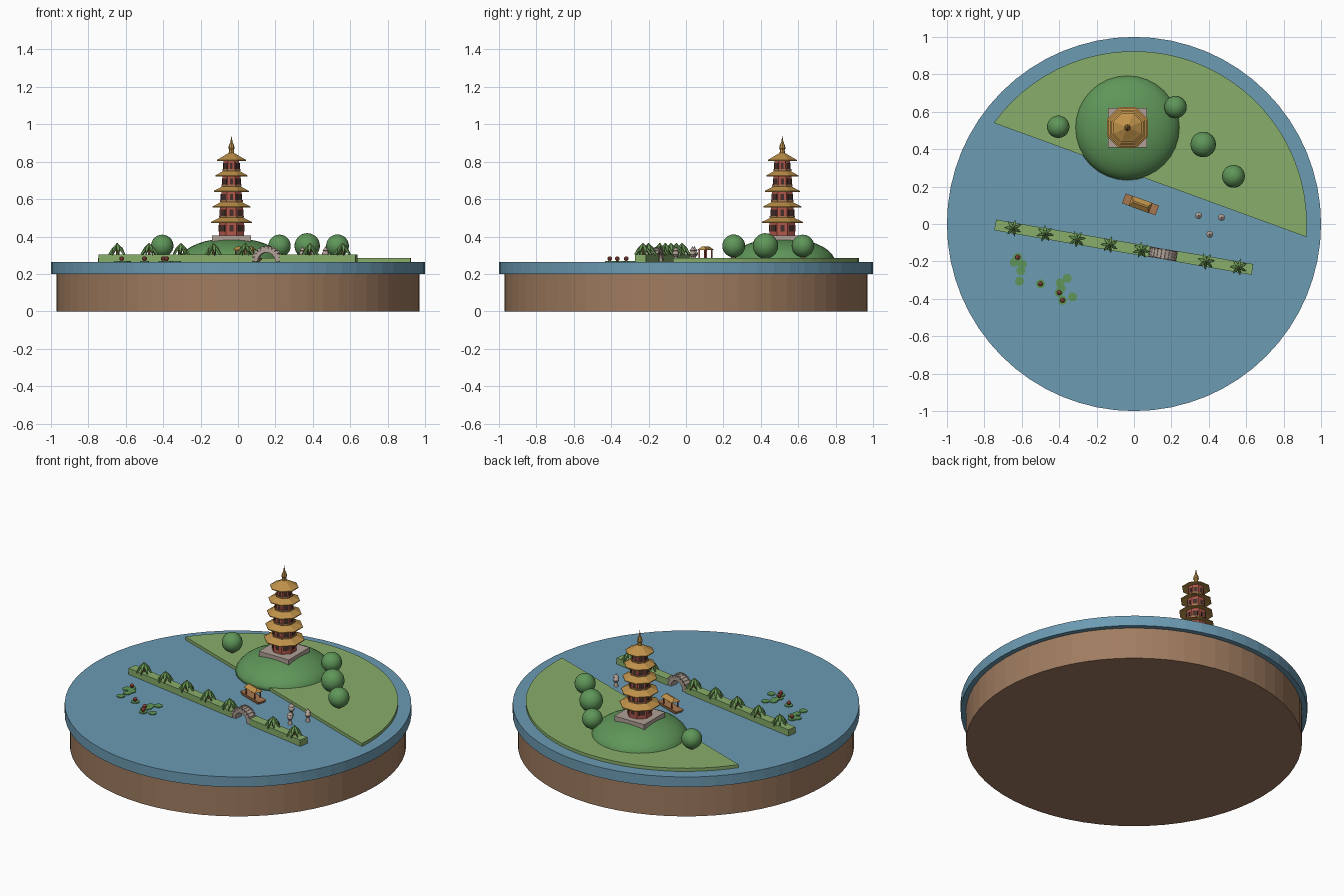
import bpy, bmesh, math
from math import sin, cos, pi, radians
from mathutils import Matrix, Vector

if "Cube" in bpy.data.objects:
    bpy.data.objects.remove(bpy.data.objects["Cube"])


def material(name, hexcode):
    rgb = [int(hexcode[i:i + 2], 16) / 255 for i in (0, 2, 4)]
    col = [((c + 0.055) / 1.055) ** 2.4 for c in rgb] + [1]
    m = bpy.data.materials.new(name)
    m.use_nodes = True
    m.diffuse_color = col
    m.node_tree.nodes["Principled BSDF"].inputs["Base Color"].default_value = col
    return m


EARTH = material("earth", "A07C60")
WATER = material("water", "6C9BB3")
GRASS = material("grass", "88AE6A")
LEAF = material("foliage", "5F9659")
WILLOW = material("willow green", "6B9A55")
GOLD = material("roof gold", "C0924A")
RED = material("red", "B0564A")
DARK = material("dark opening", "45302A")
STONE = material("stone", "B0A096")
WOOD = material("wood", "A8774F")


def finish(name, bm, mat, at=(0, 0, 0), turn=0, smooth=False):
    bmesh.ops.recalc_face_normals(bm, faces=bm.faces)
    me = bpy.data.meshes.new(name)
    bm.to_mesh(me)
    bm.free()
    me.materials.append(mat)
    ob = bpy.data.objects.new(name, me)
    bpy.context.collection.objects.link(ob)
    ob.location = at
    ob.rotation_euler.z = turn
    if smooth:
        me.shade_smooth()
    return ob


def lathe(name, profile, sides, mat, at=(0, 0, 0), turn=0, smooth=False):
    """Revolve (radius, height) points; ends are capped."""
    bm = bmesh.new()
    rings = [[bm.verts.new((r * cos(2 * pi * i / sides), r * sin(2 * pi * i / sides), z))
              for i in range(sides)] for r, z in profile]
    for a, b in zip(rings, rings[1:]):
        for i in range(sides):
            j = (i + 1) % sides
            bm.faces.new((a[i], a[j], b[j], b[i]))
    bm.faces.new(rings[0])
    bm.faces.new(rings[-1])
    bmesh.ops.remove_doubles(bm, verts=bm.verts, dist=1e-5)
    return finish(name, bm, mat, at, turn, smooth)


def add_box(bm, size, at, rot=Matrix()):
    bmesh.ops.create_cube(bm, size=1, matrix=Matrix.Translation(at) @ rot @ Matrix.Diagonal((*size, 1)))


def box(name, size, mat, at, turn=0):
    bm = bmesh.new()
    add_box(bm, size, (0, 0, 0))
    return finish(name, bm, mat, at, turn)


def ball(name, r, mat, at, flat=1):
    bm = bmesh.new()
    bmesh.ops.create_uvsphere(bm, u_segments=24, v_segments=14, radius=r,
                              matrix=Matrix.Diagonal((1, 1, flat, 1)))
    return finish(name, bm, mat, at, smooth=True)


# Earth base, lake and shore
lathe("earth_base", [(0.97, 0), (0.97, 0.2)], 64, EARTH)
lathe("lake", [(1, 0.2), (1, 0.265)], 64, WATER)
bm = bmesh.new()
arc = [radians(-4.3 + 148.5 * i / 32) for i in range(33)]
shore = bm.faces.new([bm.verts.new((0.924 * cos(a), 0.924 * sin(a), 0.26)) for a in arc])
up = bmesh.ops.extrude_face_region(bm, geom=[shore])["geom"]
bmesh.ops.translate(bm, verts=[v for v in up if isinstance(v, bmesh.types.BMVert)], vec=(0, 0, 0.025))
finish("shore", bm, GRASS)

# Hill and round trees
PX, PY = -0.035, 0.515
dome = [(0.282 * cos(radians(a)), 0.13 * sin(radians(a))) for a in range(0, 91, 10)]
lathe("hill", dome, 32, LEAF, (PX, PY, 0.262), smooth=True)
for x, y, r in [(-0.405, 0.52, 0.06), (0.222, 0.625, 0.06), (0.37, 0.425, 0.068), (0.532, 0.255, 0.061)]:
    ball("round_tree", r, LEAF, (x, y, 0.35))
    lathe("tree_trunk", [(0.012, 0.27), (0.01, 0.33)], 8, WOOD, (x, y, 0))

# Pagoda: plinth, five storeys with flared roofs, spire
T = pi / 8
box("pagoda_plinth", (0.21, 0.21, 0.035), STONE, (PX, PY, 0.388))
floor = 0.4
for i in range(5):
    r = 0.073 - 0.007 * i
    eave = 0.119 - 0.0088 * i
    z = 0.475 + 0.083 * i
    lathe("storey_wall", [(r, floor), (r, z + 0.012)], 8, RED, (PX, PY, 0), T)
    for k in range(8):
        a = k * pi / 4
        d = r * cos(T) + 0.001
        wide = 0.5 if k % 2 else 0.3
        box("storey_opening", (0.004, r * wide, 0.034), DARK,
            (PX + d * cos(a), PY + d * sin(a), z - 0.03), a)
    inner = r * 0.8 if i < 4 else 0.012
    top = 0.03 if i < 4 else 0.042
    lathe("storey_roof", [(r * 0.9, z + 0.006), (eave, z - 0.002), (eave, z + 0.003),
                          ((eave + r) / 2, z + 0.013), (inner, z + top)], 8, GOLD, (PX, PY, 0), T)
    if i < 4:
        lathe("balcony", [(r, z + 0.027), (r, z + 0.036)], 8, WOOD, (PX, PY, 0), T)
    floor = z + 0.025
lathe("spire", [(0.016, 0.84), (0.012, 0.862), (0.017, 0.872), (0.013, 0.89), (0.006, 0.905), (0, 0.94)],
      8, GOLD, (PX, PY, 0))

# Causeway in two lengths, with a gap for the bridge
A, B = Vector((-0.742, -0.005)), Vector((0.633, -0.243))
run = B - A
yaw = math.atan2(run.y, run.x)
for f0, f1 in [(0, 0.6), (0.705, 1)]:
    c = A + run * (f0 + f1) / 2
    box("causeway", (run.length * (f1 - f0), 0.058, 0.042), GRASS, (c.x, c.y, 0.284), yaw)

# Arched bridge of stone blocks
bm = bmesh.new()
for k in range(11):
    a = pi * (k + 0.5) / 11
    rot = Matrix.Rotation(-a, 4, 'Y')
    add_box(bm, (0.026, 0.052, 0.019), (0.06 * cos(a), 0, 0.06 * sin(a)), rot)
    for s in (-1, 1):
        add_box(bm, (0.014, 0.006, 0.017), (0.074 * cos(a), s * 0.025, 0.074 * sin(a)), rot)
c = A + run * 0.653
finish("arched_bridge", bm, STONE, (c.x, c.y, 0.268), yaw)

# Drooping willows along the causeway
for n, f in enumerate([0.07, 0.194, 0.318, 0.444, 0.568, 0.82, 0.946]):
    c = A + run * f
    bm = bmesh.new()
    for k in range(7):
        rot = Matrix.Rotation(2 * pi * k / 7, 3, 'Z')
        tip = [(0, -0.003, 0.365), (0, 0.003, 0.365), (0.026, 0.008, 0.34),
               (0.047, 0, 0.307), (0.026, -0.008, 0.34)]
        top = [bm.verts.new(rot @ Vector(p)) for p in tip]
        low = [bm.verts.new(rot @ (Vector(p) - Vector((0.006, 0, 0.01)))) for p in tip]
        bm.faces.new(top)
        bm.faces.new(low[::-1])
        for i in range(5):
            j = (i + 1) % 5
            bm.faces.new((top[i], low[i], low[j], top[j]))
    finish("willow_leaves", bm, WILLOW, (c.x, c.y, 0), 0.4 + n * 0.3)
    lathe("willow_trunk", [(0.007, 0.3), (0.005, 0.362)], 6, WOOD, (c.x, c.y, 0))

# Covered boat
BOAT, BT = (0.035, 0.105, 0), radians(-20)
bm = bmesh.new()
add_box(bm, (0.19, 0.056, 0.022), (0, 0, 0.275))
for v in bm.verts:
    if v.co.z < 0.27:
        v.co.x *= 0.8
        v.co.y *= 0.8
finish("boat_hull", bm, WOOD, BOAT, BT)
bm = bmesh.new()
for sx in (-1, 1):
    for sy in (-1, 1):
        add_box(bm, (0.006, 0.006, 0.045), (sx * 0.042, sy * 0.02, 0.306))
finish("boat_posts", bm, RED, BOAT, BT)
bm = bmesh.new()
add_box(bm, (0.115, 0.058, 0.02), (0, 0, 0.337))
for v in bm.verts:
    if v.co.z > 0.337:
        v.co.x *= 0.75
        v.co.y *= 0.15
finish("boat_roof", bm, GOLD, BOAT, BT)

# Three stone lanterns standing in the lake
for x, y in [(0.345, 0.045), (0.468, 0.035), (0.405, -0.055)]:
    lathe("lantern", [(0.014, 0.263), (0.009, 0.285), (0.009, 0.292), (0.018, 0.303), (0.018, 0.312),
                      (0.011, 0.322), (0.018, 0.326), (0.006, 0.337), (0, 0.35)], 12, STONE, (x, y, 0))

# Lily pads, some with a red flower
PADS = [(-0.64, -0.205), (-0.597, -0.215), (-0.605, -0.25), (-0.612, -0.305), (-0.395, -0.315),
        (-0.357, -0.29), (-0.39, -0.345), (-0.328, -0.39)]
BLOOMS = [(-0.622, -0.178), (-0.5, -0.32), (-0.4, -0.367), (-0.382, -0.408)]
for x, y in PADS + BLOOMS:
    lathe("lily_pad", [(0.024, 0.264), (0.024, 0.27)], 16, LEAF, (x, y, 0))
for x, y in BLOOMS:
    lathe("lily_flower", [(0.005, 0.268), (0.013, 0.279), (0.012, 0.288), (0.005, 0.294)], 10, RED, (x, y, 0))
